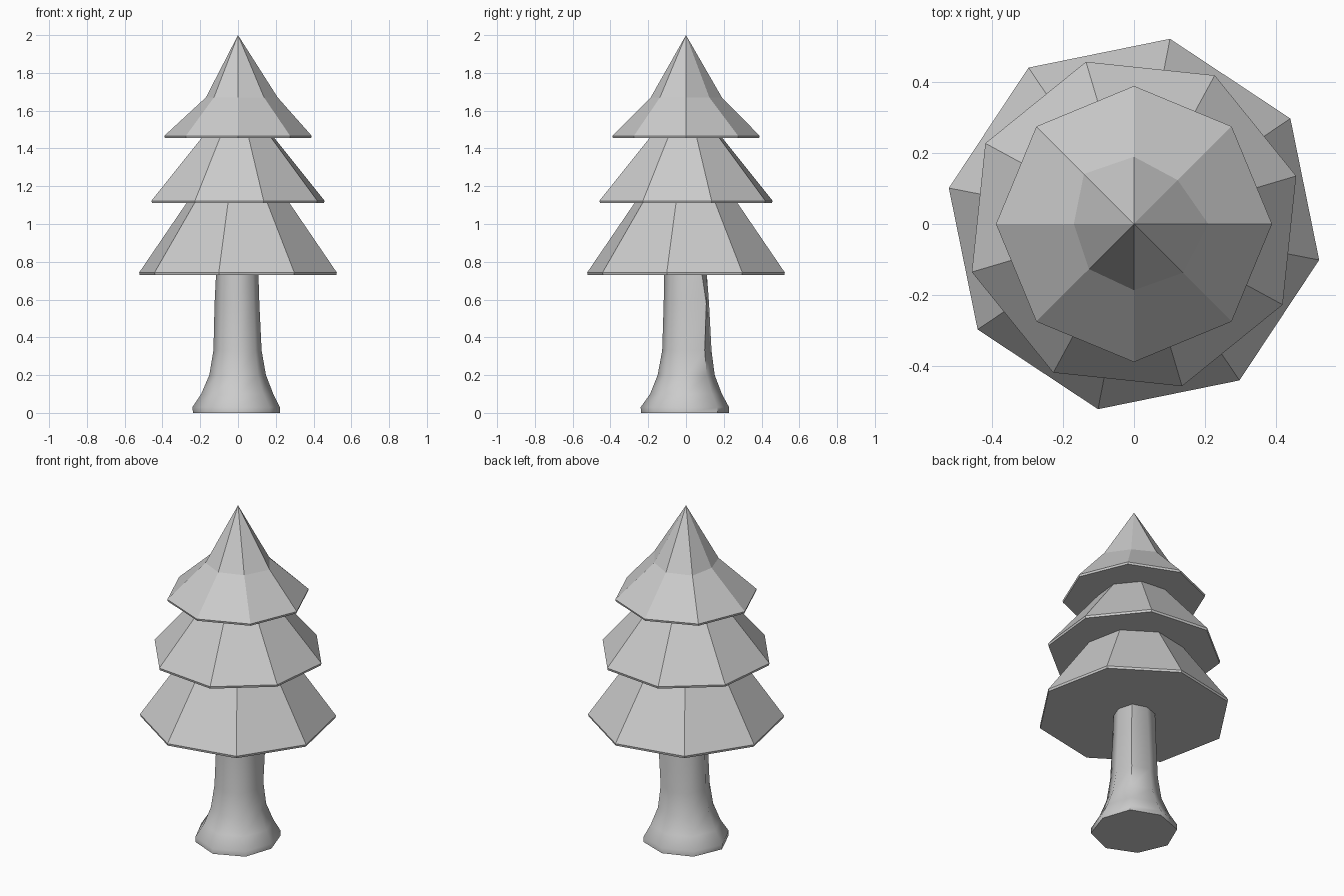
import bpy, bmesh, math

if "Cube" in bpy.data.objects:
    bpy.data.objects.remove(bpy.data.objects["Cube"])

SIDES = 8

def loft(name, rings, turn=0, tip=None, smooth=None):
    """Stack eight-sided rings (z, radius or list of radii), with optional tip height."""
    bm = bmesh.new()
    loops = []
    for z, radii in rings:
        if not isinstance(radii, (list, tuple)):
            radii = [radii] * SIDES
        loop = []
        for i, r in enumerate(radii):
            a = math.radians(turn) + math.tau * i / SIDES
            loop.append(bm.verts.new((r * math.cos(a), r * math.sin(a), z)))
        loops.append(loop)
    for lo, hi in zip(loops, loops[1:]):
        for i in range(SIDES):
            j = (i + 1) % SIDES
            bm.faces.new((lo[i], lo[j], hi[j], hi[i]))
    bm.faces.new(loops[0][::-1])
    if tip is None:
        bm.faces.new(loops[-1])
    else:
        apex = bm.verts.new((0, 0, tip))
        for i in range(SIDES):
            bm.faces.new((loops[-1][i], loops[-1][(i + 1) % SIDES], apex))
    bmesh.ops.recalc_face_normals(bm, faces=bm.faces)
    mesh = bpy.data.meshes.new(name)
    bm.to_mesh(mesh)
    bm.free()
    obj = bpy.data.objects.new(name, mesh)
    bpy.context.collection.objects.link(obj)
    if smooth:
        bpy.ops.object.select_all(action='DESELECT')
        obj.select_set(True)
        bpy.context.view_layer.objects.active = obj
        bpy.ops.object.shade_smooth_by_angle(angle=math.radians(smooth))
    return obj

# Trunk: flared foot, slim shaft with a knot towards +x +y
loft("trunk", [
    (0.00, [0.222, 0.235, 0.228, 0.235, 0.238, 0.235, 0.238, 0.235]),
    (0.03, [0.222, 0.235, 0.228, 0.235, 0.242, 0.235, 0.240, 0.235]),
    (0.10, [0.187, 0.195, 0.190, 0.192, 0.195, 0.190, 0.190, 0.190]),
    (0.20, [0.148, 0.155, 0.152, 0.150, 0.152, 0.150, 0.150, 0.150]),
    (0.33, [0.125, 0.140, 0.135, 0.130, 0.130, 0.130, 0.126, 0.130]),
    (0.58, [0.113, 0.152, 0.122, 0.120, 0.124, 0.120, 0.118, 0.118]),
    (0.74, [0.108, 0.118, 0.110, 0.115, 0.116, 0.115, 0.116, 0.112]),
], smooth=50)

# Three foliage tiers, each twisted a little
loft("lower_foliage", [(0.73, 0.530), (0.743, 0.533), (1.115, 0.275)], turn=-11)
loft("middle_foliage", [(1.11, 0.475), (1.123, 0.478), (1.46, 0.197)], turn=16.5)
loft("upper_foliage", [
    (1.455, 0.387), (1.467, 0.390),
    (1.67, [0.21, 0.175, 0.19, 0.20, 0.17, 0.18, 0.187, 0.195]),
], tip=2.0)
